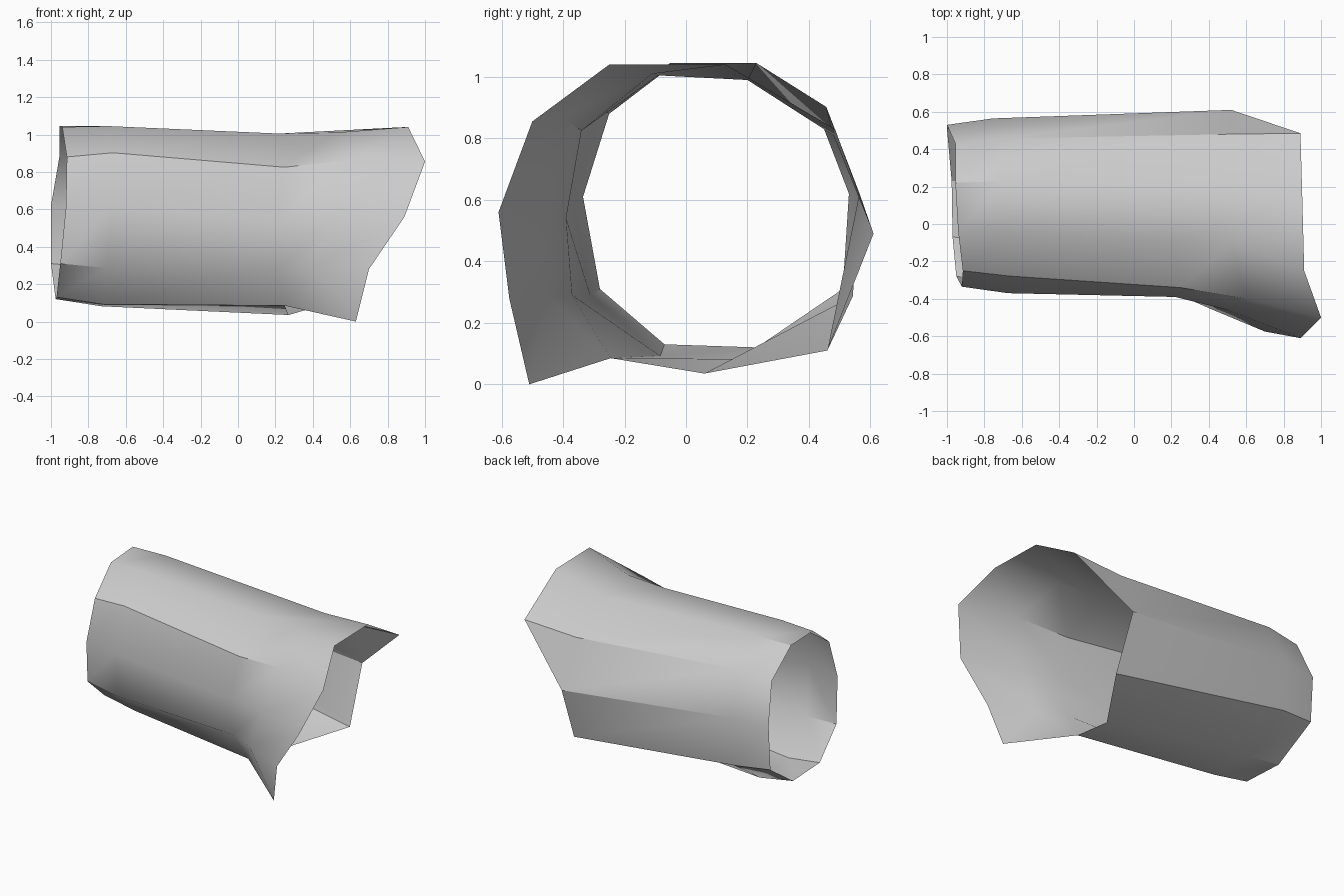
import bpy
import bmesh
from math import radians
from mathutils import Vector

default_cube = bpy.data.objects.get("Cube")
if default_cube:
    bpy.data.objects.remove(default_cube, do_unlink=True)

# Single pale grey surface colour
grey = bpy.data.materials.new("pale_grey")
grey.use_nodes = True
grey_value = (0.6, 0.6, 0.6, 1)
grey.diffuse_color = grey_value
grey.node_tree.nodes["Principled BSDF"].inputs["Base Color"].default_value = grey_value

# Long ribs of the sleeve: each starts at the cuff rim and runs to the flared rim.
# The second point of every rib comes from widening the cuff a little.
ribs = {
    "top_front": [(-.94, -.04, 1.04), (.22, -.09, 1.005), (.52, -.11, 1.01), (.91, -.25, 1.04)],
    "top_back": [(-.955, .22, 1.045), (.52, .2, .99), (.9, .13, 1.04)],
    "back_upper": [(-.955, .43, .88), (.5, .48, .81), (.89, .485, .83)],
    "back_middle": [(-1, .53, .62), (.52, .61, .49)],
    "back_lower": [(-1, .51, .31), (.53, .46, .11)],
    "bottom_back": [(-.975, .23, .12), (.27, .06, .035)],
    "bottom_front": [(-.97, -.07, .13), (.25, -.245, .085), (.63, -.51, 0)],
    "front_lower": [(-.95, -.28, .31), (.22, -.37, .29), (.4, -.45, .29), (.7, -.575, .28)],
    "front_middle": [(-.92, -.335, .61), (.22, -.39, .54), (.5, -.46, .55), (.89, -.61, .56)],
    "front_upper": [(-.915, -.25, .88), (.25, -.34, .825), (.6, -.4, .865), (1, -.5, .855)],
}


def widen(point):
    """Offset a cuff point along the sleeve and out from its axis."""
    x, y, z = point
    return (x + .245, .1 + (y - .1) * 1.08, min(.6 + (z - .6) * 1.08, 1.045))


def add_strip(bm, first, second, rows):
    """Join two neighbouring ribs, narrowing to triangles where one is shorter."""
    def at(rib, row):
        return rib[min(row, len(rib) - 1)]

    for row in range(rows - 1):
        loop = [at(first, row), at(first, row + 1), at(second, row + 1), at(second, row)]
        corners = list(dict.fromkeys(loop))
        if len(corners) > 2:
            bm.faces.new(corners)


# Open flared sleeve
bm = bmesh.new()
columns = {}
for name, points in ribs.items():
    path = [points[0], widen(points[0])] + points[1:]
    columns[name] = [bm.verts.new(Vector(p)) for p in path]

names = list(columns)
for name, following in zip(names, names[1:] + names[:1]):
    first, second = columns[name], columns[following]
    rows = max(len(first), len(second))
    # The underside stays notched between the bottom ribs
    if name == "bottom_back":
        rows = len(first)
    add_strip(bm, first, second, rows)

bmesh.ops.recalc_face_normals(bm, faces=bm.faces[:])

# Normals face away from the sleeve axis
outward = sum(f.normal.dot(f.calc_center_median() - Vector((f.calc_center_median().x, .1, .6)))
              for f in bm.faces)
if outward < 0:
    bmesh.ops.reverse_faces(bm, faces=bm.faces[:])

mesh = bpy.data.meshes.new("flared_sleeve")
bm.to_mesh(mesh)
bm.free()
mesh.materials.append(grey)
sleeve = bpy.data.objects.new("flared_sleeve", mesh)
bpy.context.collection.objects.link(sleeve)

# Soft shading with crisp long creases
bpy.ops.object.select_all(action="DESELECT")
sleeve.select_set(True)
bpy.context.view_layer.objects.active = sleeve
bpy.ops.object.shade_smooth_by_angle(angle=radians(35))
